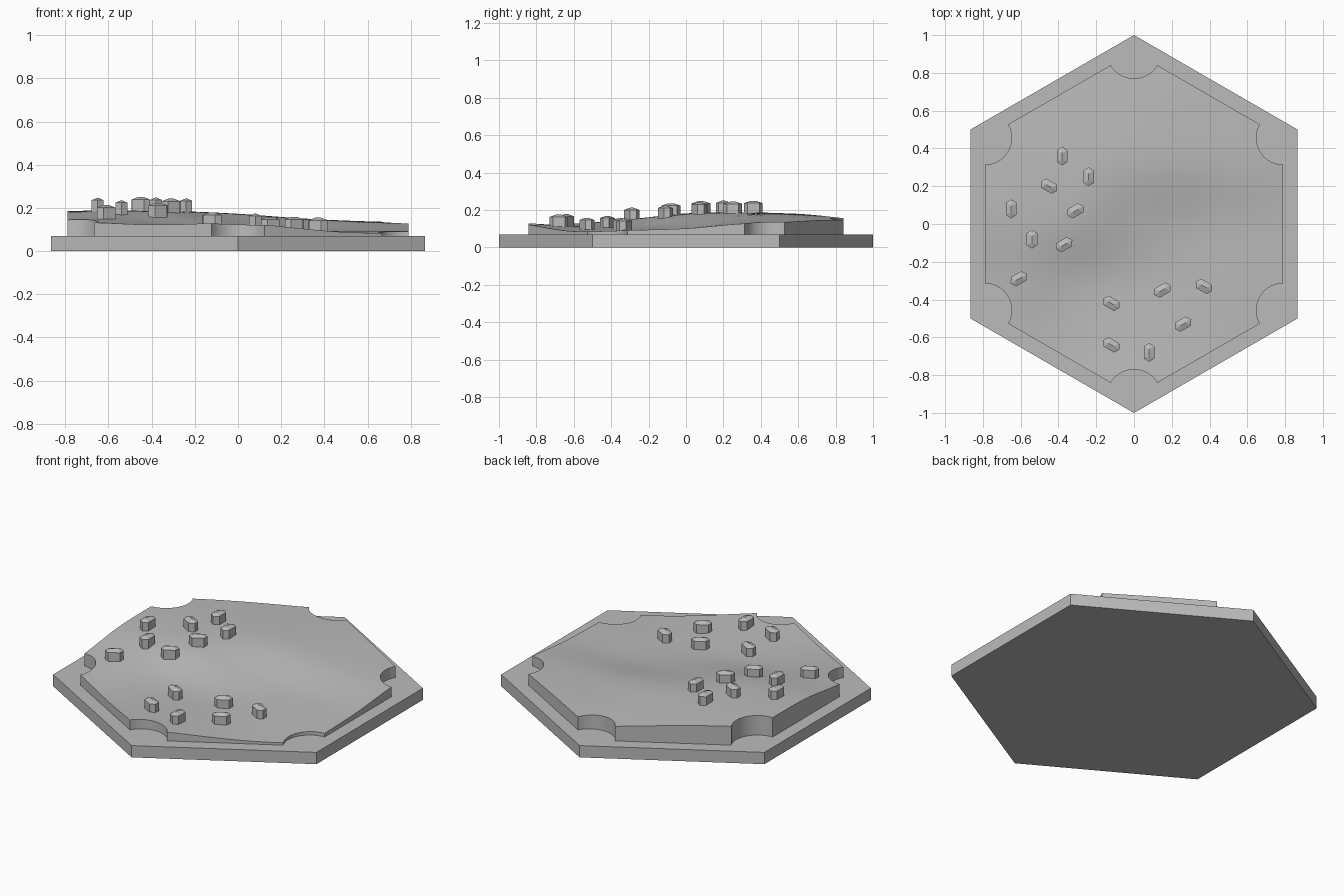
import bpy, bmesh, math
from mathutils import Vector, Matrix

cube = bpy.data.objects.get("Cube")
if cube:
    bpy.data.objects.remove(cube, do_unlink=True)

grey = bpy.data.materials.new("plain_grey")
grey.use_nodes = True
colour = (0.5, 0.5, 0.5, 1)
grey.diffuse_color = colour
grey.node_tree.nodes["Principled BSDF"].inputs["Base Color"].default_value = colour

BASE_TOP = 0.07
CORNER = 0.912      # corner radius of the terrain hexagon
NOTCH = 0.142       # radius of the round corner cut-outs
GRID_STEP = 0.3

# Terrain heights in thousandths, rows from back to front
HEIGHTS = [
    [165, 165, 160, 150, 142, 138, 135],
    [175, 180, 176, 165, 149, 138, 133],
    [184, 188, 186, 171, 147, 133, 125],
    [178, 182, 174, 132, 105, 102, 102],
    [142, 150, 122, 102, 94, 92, 92],
    [125, 128, 118, 112, 97, 84, 80],
    [125, 128, 130, 130, 112, 85, 80],
]


def spline(p, t):
    """Smooth curve through the two middle values of p."""
    a, b, c, d = p
    return b + t / 2 * (c - a + t * (2*a - 5*b + 4*c - d + t * (3*(b - c) + d - a)))


def sample(row, pos):
    last = len(row) - 1
    i = max(0, min(last - 1, int(pos)))
    return spline([row[max(0, min(last, i + k))] for k in (-1, 0, 1, 2)], pos - i)


def ground(x, y):
    columns = [sample(row, x / GRID_STEP + 3) for row in HEIGHTS]
    return sample(columns, 3 - y / GRID_STEP) / 1000


def finish(bm, name, smooth=False):
    bmesh.ops.recalc_face_normals(bm, faces=bm.faces)
    mesh = bpy.data.meshes.new(name)
    bm.to_mesh(mesh)
    bm.free()
    mesh.materials.append(grey)
    obj = bpy.data.objects.new(name, mesh)
    bpy.context.collection.objects.link(obj)
    if smooth:
        bpy.ops.object.select_all(action='DESELECT')
        obj.select_set(True)
        bpy.context.view_layer.objects.active = obj
        bpy.ops.object.shade_smooth_by_angle(angle=math.radians(35))
    return obj


def polar(radius, degrees):
    a = math.radians(degrees)
    return Vector((radius * math.cos(a), radius * math.sin(a)))


def loft(bm, low, high):
    for i in range(len(low)):
        j = (i + 1) % len(low)
        bm.faces.new((low[i], low[j], high[j], high[i]))


# Hexagonal base slab
bm = bmesh.new()
rings = [[bm.verts.new((*polar(1, 30 + 60 * k), z)) for k in range(6)]
         for z in (0, BASE_TOP)]
loft(bm, *rings)
for ring in rings:
    bm.faces.new(ring)
finish(bm, "base_slab")

# Outline of the terrain: hexagon with round bites out of the corners
ARC, EDGE, RINGS = 14, 14, 28
outline = []
for k in range(6):
    angle = 30 + 60 * k
    corner = polar(CORNER, angle)
    arc = [corner + polar(NOTCH, angle + 240 - 120 * i / ARC) for i in range(ARC + 1)]
    following = polar(CORNER, angle + 60) + polar(NOTCH, angle + 300)
    outline += arc + [arc[-1].lerp(following, i / EDGE) for i in range(1, EDGE)]

# Rolling terrain: rings shrinking to the middle, with an outer wall
bm = bmesh.new()
layers = [[bm.verts.new((p.x, p.y, BASE_TOP - 0.01)) for p in outline]]
for r in range(RINGS, 0, -1):
    s = r / RINGS
    layers.append([bm.verts.new((p.x * s, p.y * s, ground(p.x * s, p.y * s)))
                   for p in outline])
for low, high in zip(layers, layers[1:]):
    loft(bm, low, high)
middle = bm.verts.new((0, 0, ground(0, 0)))
inner = layers[-1]
for i in range(len(inner)):
    bm.faces.new((inner[i], inner[(i + 1) % len(inner)], middle))
bm.faces.new(layers[0])
finish(bm, "terrain", smooth=True)


# Small long six-sided blocks with a low hipped top
def block(name, x, y, turn):
    bm = bmesh.new()
    plan = [(0.05, 0), (0.032, 0.028), (-0.032, 0.028),
            (-0.05, 0), (-0.032, -0.028), (0.032, -0.028)]
    low, high = [[bm.verts.new((px, py, z)) for px, py in plan]
                 for z in (-0.025, 0.05)]
    loft(bm, low, high)
    bm.faces.new(low)
    a, b = [bm.verts.new((rx, 0, 0.062)) for rx in (0.016, -0.016)]
    for face in ((0, 1, a), (5, 0, a), (1, 2, b, a), (2, 3, b), (3, 4, b), (4, 5, a, b)):
        bm.faces.new([high[v] if isinstance(v, int) else v for v in face])
    obj = finish(bm, name)
    obj.matrix_world = (Matrix.Translation((x, y, ground(x, y)))
                        @ Matrix.Rotation(math.radians(turn), 4, 'Z'))


BLOCKS = {
    90: [(-.38, .36), (-.24, .25), (-.65, .08), (-.54, -.08), (.08, -.68)],
    30: [(-.31, .07), (-.37, -.11), (-.61, -.29), (.15, -.35), (.26, -.53)],
    -30: [(-.45, .2), (-.12, -.42), (.37, -.33), (-.12, -.64)],
}
for turn, places in BLOCKS.items():
    for x, y in places:
        block("terrain_block", x, y, turn)
